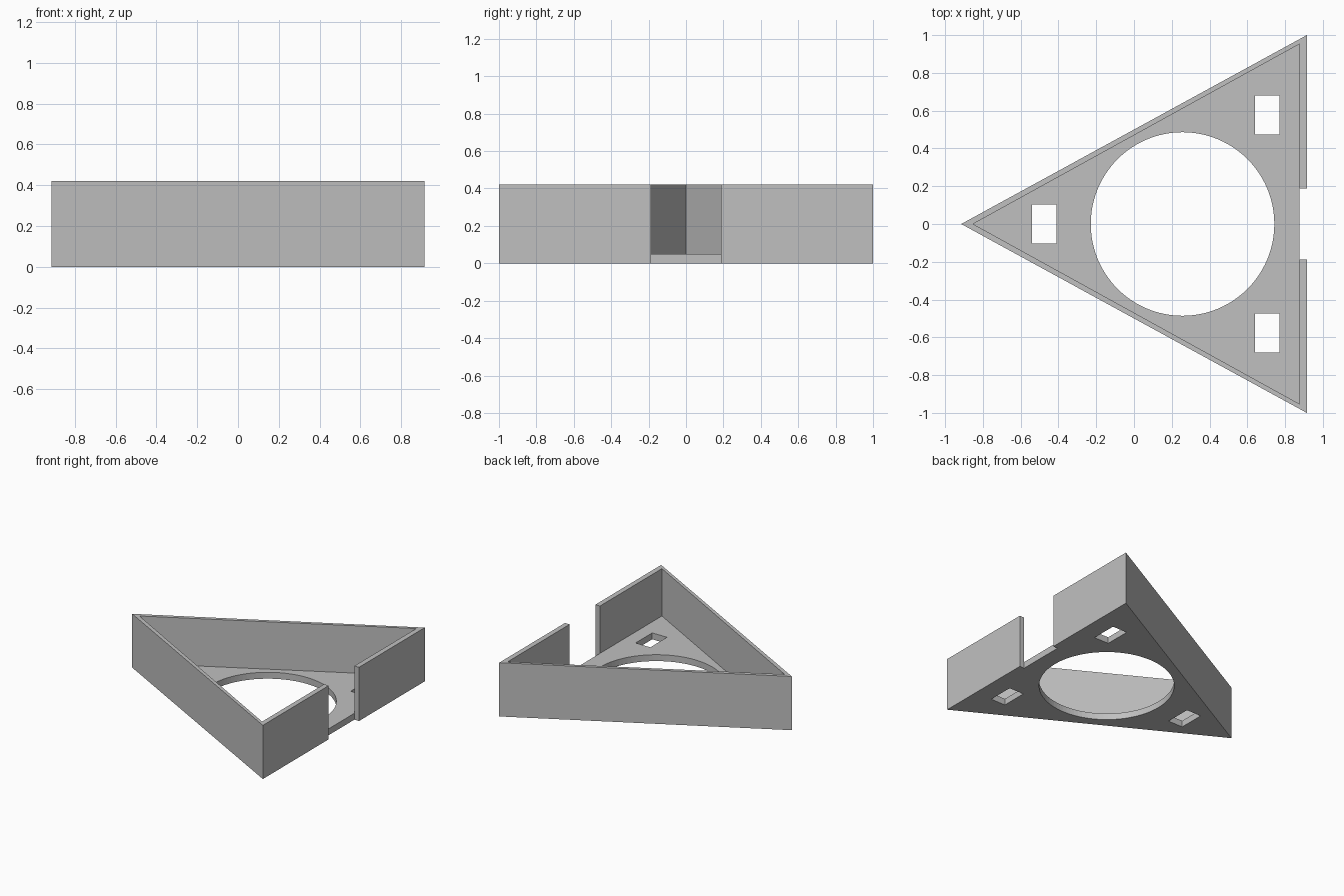
import bpy, bmesh

cube = bpy.data.objects.get("Cube")
if cube:
    bpy.data.objects.remove(cube)

grey = bpy.data.materials.new("plain_grey")
grey.use_nodes = True
colour = (0.53, 0.53, 0.53, 1)
grey.diffuse_color = colour
grey.node_tree.nodes["Principled BSDF"].inputs["Base Color"].default_value = colour

HALF_X, HALF_Y = 0.915, 1.0        # outer triangle
IN_TIP, IN_X, IN_Y = -0.852, 0.875, 0.952   # inner face of the walls
GAP = 0.187                        # half width of the opening
FLOOR, TOP = 0.05, 0.42


def prism(name, outline, z0, z1):
    """Extrude a flat outline from z0 up to z1."""
    bm = bmesh.new()
    face = bm.faces.new([bm.verts.new((x, y, z0)) for x, y in outline])
    result = bmesh.ops.extrude_face_region(bm, geom=[face], use_keep_orig=True)
    for v in result["geom"]:
        if isinstance(v, bmesh.types.BMVert):
            v.co.z = z1
    bmesh.ops.recalc_face_normals(bm, faces=bm.faces)
    mesh = bpy.data.meshes.new(name)
    bm.to_mesh(mesh)
    bm.free()
    mesh.materials.append(grey)
    obj = bpy.data.objects.new(name, mesh)
    bpy.context.collection.objects.link(obj)
    return obj


def mirrored(half):
    """Close a half outline by reflecting it across y = 0."""
    return half + [(x, -y) for x, y in reversed(half) if y]


def cut(target, cutter):
    mod = target.modifiers.new("cut", "BOOLEAN")
    mod.operation = "DIFFERENCE"
    mod.solver = "EXACT"
    mod.object = cutter
    bpy.context.view_layer.objects.active = target
    bpy.ops.object.modifier_apply(modifier=mod.name)
    bpy.data.objects.remove(cutter)


# Floor plate, notched at the opening
base = prism("base_plate", mirrored([
    (IN_X, GAP), (HALF_X, GAP), (HALF_X, HALF_Y), (-HALF_X, 0)]), 0, FLOOR)

# Wall running round the triangle, open in the middle of the +x side
outer = [(HALF_X, GAP), (HALF_X, HALF_Y), (-HALF_X, 0), (HALF_X, -HALF_Y), (HALF_X, -GAP)]
inner = [(IN_X, -GAP), (IN_X, -IN_Y), (IN_TIP, 0), (IN_X, IN_Y), (IN_X, GAP)]
prism("perimeter_wall", outer + inner, FLOOR, TOP)

# Round opening
bpy.ops.mesh.primitive_cylinder_add(vertices=96, radius=0.486, depth=1, location=(0.257, 0, 0))
round_cutter = bpy.context.object
round_cutter.data.materials.append(grey)
cut(base, round_cutter)

# Rectangular slots, one near each corner
for x, y in ((-0.475, 0), (0.705, 0.578), (0.705, -0.578)):
    w, h = 0.064, 0.103
    cut(base, prism("slot_cutter", [
        (x - w, y - h), (x + w, y - h), (x + w, y + h), (x - w, y + h)], -0.5, 0.5))
